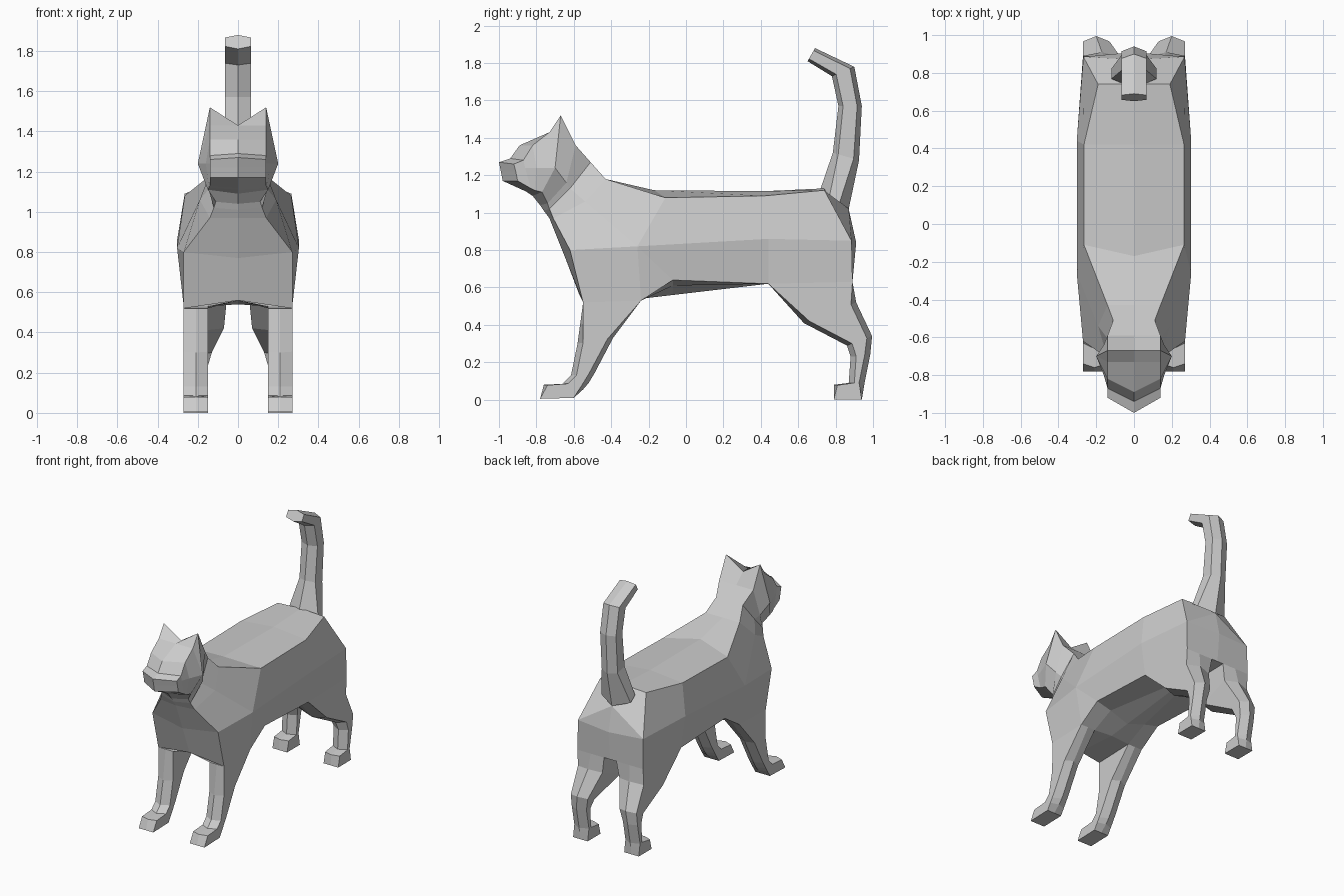
import bpy, bmesh
from mathutils import Vector

grey = bpy.data.materials.new("grey_fur")
grey.diffuse_color = (0.6, 0.6, 0.6, 1)


def build(name, strips, offset=0.0):
    """Skin each strip of point rows, weld, and mirror across x = 0."""
    bm = bmesh.new()
    for rows in strips:
        for a, b in zip(rows, rows[1:]):
            for i in range(len(a) - 1):
                quad = []
                for p in (a[i], a[i + 1], b[i + 1], b[i]):
                    p = tuple(p)
                    if p not in quad:
                        quad.append(p)
                if len(quad) > 2:
                    bm.faces.new([bm.verts.new(p) for p in quad])
    bmesh.ops.remove_doubles(bm, verts=bm.verts, dist=0.0005)
    geom = bm.verts[:] + bm.edges[:] + bm.faces[:]
    bmesh.ops.mirror(bm, geom=geom, axis='X', merge_dist=0.0005)
    bmesh.ops.remove_doubles(bm, verts=bm.verts, dist=0.0005)
    bmesh.ops.recalc_face_normals(bm, faces=bm.faces)
    me = bpy.data.meshes.new(name)
    bm.to_mesh(me)
    bm.free()
    me.materials.append(grey)
    ob = bpy.data.objects.new(name, me)
    bpy.context.collection.objects.link(ob)
    return ob


def limb_ring(front, rear, xi, xo, d):
    """Six-sided section with a ridge down the front and the rear."""
    f, r = Vector((0, *front)), Vector((0, *rear))
    s = (r - f).normalized() * d
    xm = (xi + xo) / 2
    pts = [(xi, f + s), (xm, f), (xo, f + s), (xo, r - s), (xm, r), (xi, r - s)]
    return [(x, p.y, p.z) for x, p in pts]


def limb(name, sections):
    rings = [limb_ring(*s) for s in sections]
    loops = [r + r[:1] for r in rings]
    end = rings[-1]
    build(name, [loops, [end[:3], end[:2:-1]]])


# Head: rings from the nose back to the neck (top, top edge, cheek, jaw, chin)
nose = [(0, -1, 1.27), (.14, -.92, 1.26), (.14, -.91, 1.22), (.14, -.9, 1.17), (0, -.98, 1.17)]
nose_cap = [(0, -1, 1.27), (0, -1, 1.27), (0, -.99, 1.22), (0, -.98, 1.17), (0, -.98, 1.17)]
cheek = [(.2, -.7, 1.24), (.15, -.77, 1.11), (0, -.82, 1.09)]
neck = [(0, -.51, 1.27), (.11, -.51, 1.27), (.13, -.62, 1.13), (.12, -.73, 1.02), (0, -.76, 1.01)]
build("head", [[
    nose_cap,
    nose,
    [(0, -.94, 1.29), (.14, -.87, 1.28), (.14, -.86, 1.24), (.14, -.83, 1.13), (0, -.87, 1.12)],
    [(0, -.89, 1.36), (.14, -.82, 1.36), (.16, -.8, 1.24), (.145, -.81, 1.12), (0, -.85, 1.11)],
    [(0, -.73, 1.43), (.14, -.73, 1.43)] + cheek,
    [(0, -.67, 1.43), (.14, -.67, 1.52)] + cheek,      # ears
    [(0, -.59, 1.36), (.14, -.59, 1.36), (.16, -.64, 1.16), (.11, -.74, 1.05), (0, -.78, 1.04)],
    neck,
]])

# Torso: shoulders and back, flanks, rump, underside
shoulder = [(0, -.43, 1.18), (.14, -.43, 1.18), (.19, -.54, 1.06), (.14, -.71, .97), (0, -.73, .97)]
chest = [(0, -.17, 1.12), (.265, -.11, 1.08), (.303, -.26, .82), (.27, -.62, .8), (0, -.65, .77)]
mid_top, mid_side = [(0, .42, 1.115), (.265, .42, 1.09)], (.303, .44, .86)
rump_top = [(0, .74, 1.13), (.19, .74, 1.12)]
rump_side, rump_mid = (.268, .885, .85), (0, .91, .84)
rump_low = (.27, .89, .63)
low_front, low_back = (.27, -.55, .52), (.27, -.24, .53)
flank, groin = (.27, -.07, .64), (.27, .44, .62)
build("torso", [
    [neck, shoulder, chest],
    [chest[:3], mid_top + [mid_side], rump_top + [rump_side]],
    [[chest[4], chest[3], chest[2], chest[2], mid_side, rump_side, rump_mid],
     [(0, -.57, .56), low_front, low_back, flank, groin, rump_low, (0, .89, .63)]],
    [rump_top, [(0, .87, 1.02), rump_side], [rump_mid, rump_side]],
    [[(0, -.57, .56), (.15, -.55, .52), low_front],
     [(0, -.24, .54), (.15, -.24, .53), low_back],
     [(0, -.07, .56), (.15, -.07, .61), flank],
     [(0, .44, .62), (.05, .44, .62), groin]],
    [[(0, .44, .62), (.05, .44, .62)], [(0, .89, .63), (.05, .89, .63)]],
])

# Front legs, from the elbow to the paw
limb("front_legs", [
    ((-.55, .52), (-.24, .53), .15, .27, 0),
    ((-.58, .30), (-.39, .33), .15, .27, .03),
    ((-.615, .13), (-.49, .14), .15, .27, .03),
    ((-.66, .085), (-.52, .09), .15, .27, .03),
    ((-.76, .08), (-.55, .055), .15, .27, .02),
    ((-.78, .005), (-.6, .01), .15, .27, 0),
])

# Hind legs, from the thigh to the paw
limb("hind_legs", [
    ((.44, .62), (.89, .63), .05, .27, 0),
    ((.63, .41), (.91, .52), .07, .27, .03),
    ((.86, .29), (.995, .34), .13, .27, .03),
    ((.88, .23), (.985, .24), .15, .27, .03),
    ((.87, .09), (.955, .09), .15, .27, .03),
    ((.79, .08), (.95, .06), .15, .27, .02),
    ((.79, 0), (.94, 0), .15, .27, 0),
])

# Tail: half sections from the flared root to the hooked tip
tail = []
for front, rear, w, d in [
    ((.72, 1.13), (.87, 1.02), .12, .06),
    ((.785, 1.32), (.925, 1.28), .065, .03),
    ((.815, 1.57), (.94, 1.57), .065, .025),
    ((.78, 1.73), (.9, 1.78), .065, .025),
    ((.65, 1.81), (.69, 1.88), .065, .015),
]:
    ring = limb_ring(front, rear, -w, w, d)
    tail.append(ring[1:5])
tip = tail[-1]
build("tail", [tail, [tip[:2], tip[:1:-1]]])
